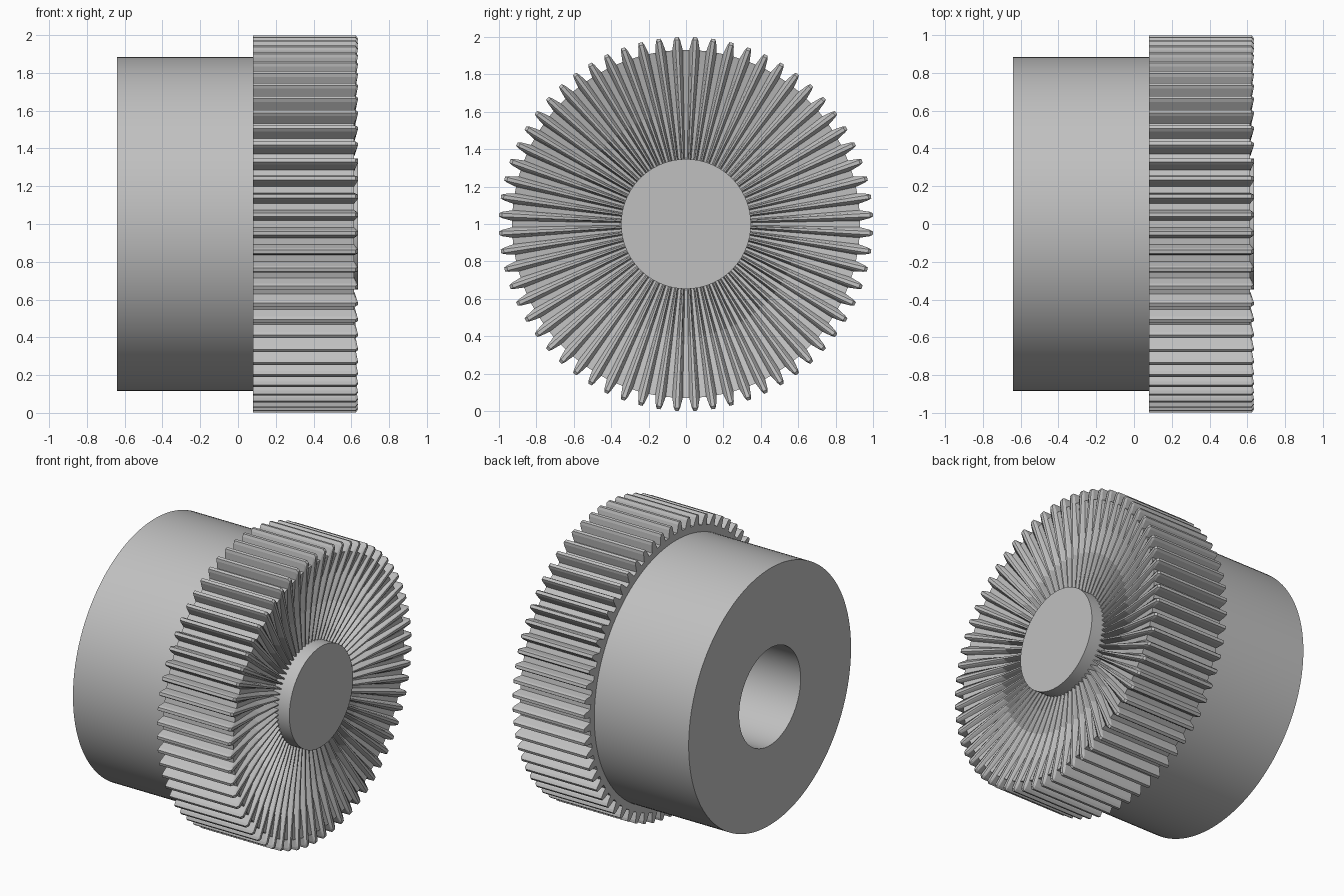
import bpy, bmesh, math

cube = bpy.data.objects.get("Cube")
if cube:
    bpy.data.objects.remove(cube, do_unlink=True)

grey = bpy.data.materials.new("plain_grey")
grey.use_nodes = True
colour = (0.53, 0.53, 0.53, 1)
grey.diffuse_color = colour
grey.node_tree.nodes["Principled BSDF"].inputs["Base Color"].default_value = colour

CENTRE_Z = 1.0
TEETH = 64


def on_axis(x, r, angle):
    """Point at radius r around the horizontal x axis."""
    return (x, r * math.cos(angle), CENTRE_Z + r * math.sin(angle))


def make_object(name, bm):
    bmesh.ops.remove_doubles(bm, verts=bm.verts, dist=1e-5)
    bmesh.ops.recalc_face_normals(bm, faces=bm.faces)
    mesh = bpy.data.meshes.new(name)
    bm.to_mesh(mesh)
    bm.free()
    mesh.materials.append(grey)
    obj = bpy.data.objects.new(name, mesh)
    bpy.context.collection.objects.link(obj)
    return obj


def skin(bm, columns):
    """Join neighbouring columns of points into a closed ring of faces."""
    verts = [[bm.verts.new(p) for p in col] for col in columns]
    for i, a in enumerate(verts):
        b = verts[(i + 1) % len(verts)]
        for j in range(len(a) - 1):
            bm.faces.new((a[j], a[j + 1], b[j + 1], b[j]))


def lathe(name, profile, steps=128):
    """Turn a profile of (radius, x) points and shade it smooth."""
    bm = bmesh.new()
    skin(bm, [[on_axis(x, r, math.tau * i / steps) for r, x in profile]
              for i in range(steps)])
    # Merge the pole points, then drop the collapsed edges
    bmesh.ops.dissolve_degenerate(bm, dist=1e-5, edges=bm.edges)
    obj = make_object(name, bm)
    bpy.ops.object.select_all(action="DESELECT")
    obj.select_set(True)
    bpy.context.view_layer.objects.active = obj
    bpy.ops.object.shade_smooth_by_angle(angle=math.radians(30))
    return obj


# Hub with a blind bore, and the round plug in the middle of the toothed face
lathe("hub", [(0, 0.55), (0.335, 0.55), (0.335, -0.64),
              (0.885, -0.64), (0.885, 0.09)])
lathe("centre_plug", [(0.347, 0.45), (0.347, 0.635), (0, 0.635)])

# Toothed ring: (radius, x) paths along a tooth crest and along a groove,
# from the back shoulder, over the rim and down the dished face
crest = [(0.87, 0.08), (1.0, 0.08), (1.0, 0.622), (0.985, 0.634),
         (0.6, 0.578), (0.345, 0.55)]
groove = [(0.87, 0.08), (0.93, 0.08), (0.93, 0.615), (0.92, 0.612),
          (0.6, 0.535), (0.345, 0.5)]


def blend(t):
    return [(g[0] + (c[0] - g[0]) * t, g[1] + (c[1] - g[1]) * t)
            for g, c in zip(groove, crest)]


# Each tooth: angular offset in pitches, and height from groove to crest
half_tooth = [(-0.31, 0.0), (-0.18, 0.75), (-0.1, 1.0)]
tooth = half_tooth + [(-offset, t) for offset, t in reversed(half_tooth)]
pitch = math.tau / TEETH

columns = []
for i in range(TEETH):
    for offset, t in tooth:
        angle = (i + 0.5 + offset) * pitch
        columns.append([on_axis(x, r, angle) for r, x in blend(t)])

bm = bmesh.new()
skin(bm, columns)
make_object("toothed_ring", bm)
